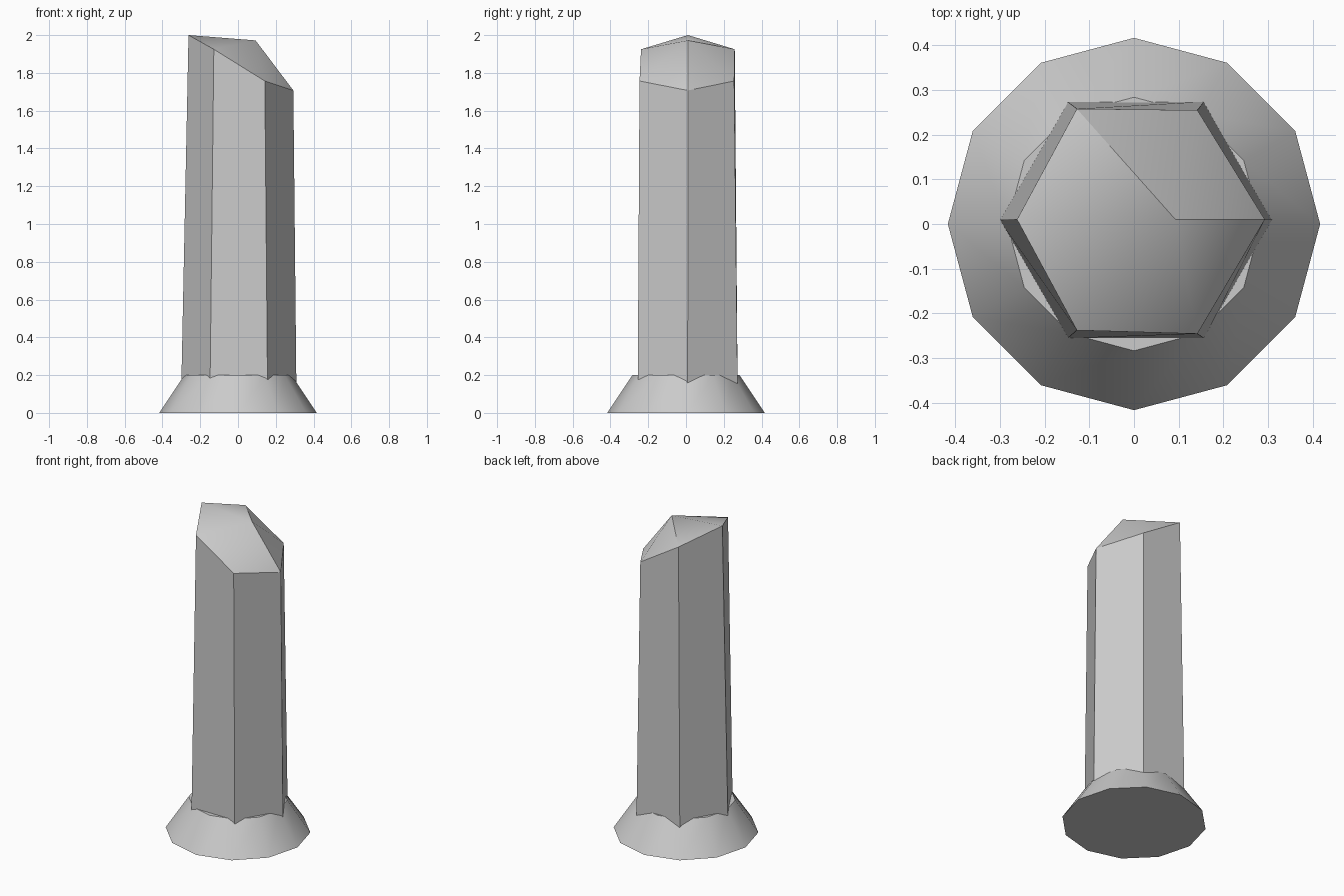
import bpy
import bmesh
from math import cos, sin, pi, radians

cube = bpy.data.objects.get("Cube")
if cube:
    bpy.data.objects.remove(cube, do_unlink=True)

stone = bpy.data.materials.new("grey stone")
stone.use_nodes = True
GREY = (0.6, 0.6, 0.6, 1)
stone.diffuse_color = GREY
stone.node_tree.nodes["Principled BSDF"].inputs["Base Color"].default_value = GREY


def ring(sides, radius, height, cx=0.0, cy=0.0):
    """Points of a regular polygon with a corner towards +x."""
    return [(cx + radius * cos(2 * pi * i / sides),
             cy + radius * sin(2 * pi * i / sides), height) for i in range(sides)]


def build(name, lower, upper, apex=None):
    """Join two rings, close the bottom, and cap the top flat or with a point."""
    bm = bmesh.new()
    low = [bm.verts.new(p) for p in lower]
    top = [bm.verts.new(p) for p in upper]
    tip = bm.verts.new(apex) if apex else None
    n = len(low)
    for i in range(n):
        j = (i + 1) % n
        bm.faces.new((low[i], low[j], top[j], top[i]))
        if tip:
            bm.faces.new((top[i], top[j], tip))
    bm.faces.new(low[::-1])
    if not tip:
        bm.faces.new(top)
    mesh = bpy.data.meshes.new(name)
    bm.to_mesh(mesh)
    bm.free()
    mesh.materials.append(stone)
    obj = bpy.data.objects.new(name, mesh)
    bpy.context.collection.objects.link(obj)
    bpy.ops.object.select_all(action="DESELECT")
    obj.select_set(True)
    bpy.context.view_layer.objects.active = obj
    bpy.ops.object.shade_smooth_by_angle(angle=radians(30))
    return obj


# Flared twelve-sided foot
build("flared_base", ring(12, 0.417, 0), ring(12, 0.284, 0.2))

# Tapered six-sided shaft with a slanted rim and an off-centre point
rim = [(0.293, 0.01, 1.707), (0.142, 0.255, 1.757), (-0.128, 0.258, 1.925),
       (-0.262, 0.01, 2.0), (-0.128, -0.238, 1.925), (0.142, -0.246, 1.757)]
build("crystal_column", ring(6, 0.306, 0.05, 0.004, 0.009), rim, (0.093, 0.01, 1.972))
